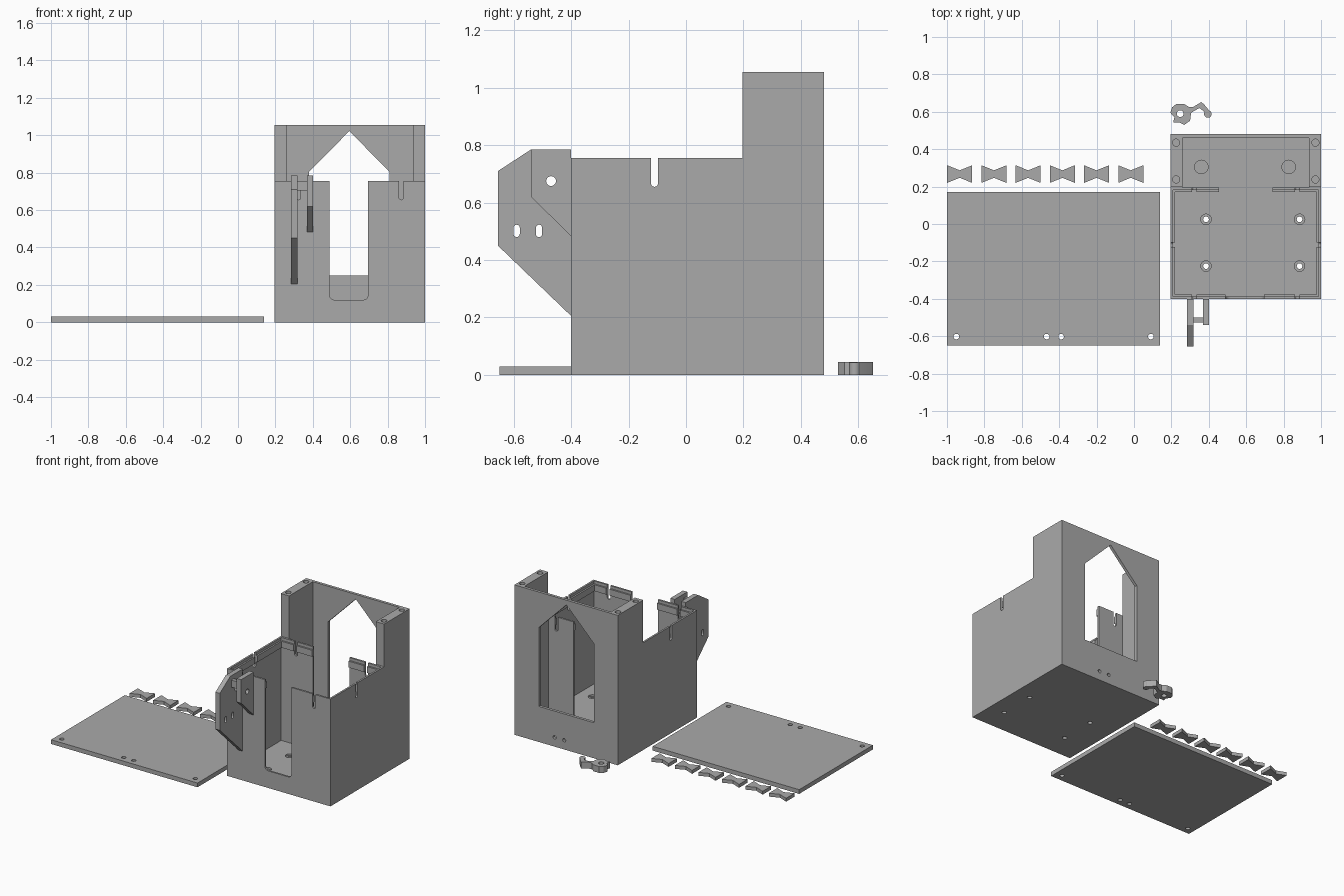
import bpy, bmesh, math

if "Cube" in bpy.data.objects:
    bpy.data.objects.remove(bpy.data.objects["Cube"])

grey = bpy.data.materials.new("plain grey")
grey.diffuse_color = (0.4, 0.4, 0.4, 1)
grey.use_nodes = True
grey.node_tree.nodes["Principled BSDF"].inputs["Base Color"].default_value = grey.diffuse_color


def prism(name, pts, axis, a, b):
    """Extrude a 2D outline along an axis: z uses (x,y), x uses (y,z), y uses (x,z)."""
    place = {'z': lambda u, v, w: (u, v, w),
             'x': lambda u, v, w: (w, u, v),
             'y': lambda u, v, w: (u, w, v)}[axis]
    bm = bmesh.new()
    lo = [bm.verts.new(place(u, v, a)) for u, v in pts]
    hi = [bm.verts.new(place(u, v, b)) for u, v in pts]
    bm.faces.new(lo)
    bm.faces.new(hi)
    n = len(pts)
    for i in range(n):
        j = (i + 1) % n
        bm.faces.new((lo[i], lo[j], hi[j], hi[i]))
    bmesh.ops.recalc_face_normals(bm, faces=bm.faces)
    me = bpy.data.meshes.new(name)
    bm.to_mesh(me)
    bm.free()
    me.materials.append(grey)
    ob = bpy.data.objects.new(name, me)
    bpy.context.collection.objects.link(ob)
    return ob


def rect(u0, v0, u1, v1):
    return [(u0, v0), (u1, v0), (u1, v1), (u0, v1)]


def box(name, x0, x1, y0, y1, z0, z1):
    return prism(name, rect(x0, y0, x1, y1), 'z', z0, z1)


def circle(u, v, r, n=24):
    return [(u + r * math.cos(2 * math.pi * i / n), v + r * math.sin(2 * math.pi * i / n))
            for i in range(n)]


def rounded(u0, v0, u1, v1, r, n=6):
    pts = []
    for k, (u, v) in enumerate([(u1 - r, v1 - r), (u0 + r, v1 - r), (u0 + r, v0 + r), (u1 - r, v0 + r)]):
        for i in range(n + 1):
            t = math.pi / 2 * (k + i / n)
            pts.append((u + r * math.cos(t), v + r * math.sin(t)))
    return pts


def combine(ob, tool, op='DIFFERENCE', keep=False):
    m = ob.modifiers.new("cut", 'BOOLEAN')
    m.operation, m.object, m.solver = op, tool, 'EXACT'
    bpy.context.view_layer.objects.active = ob
    bpy.ops.object.modifier_apply(modifier=m.name)
    if not keep:
        bpy.data.objects.remove(tool)


X0, X1, MID = 0.195, 1.0, 0.5975
FLOOR, LOW, HIGH = 0.03, 0.755, 1.055
WALL = 0.013

# House body: low front, tall rear
body = prism("house_body", [(-0.4, 0), (0.48, 0), (0.48, HIGH), (0.197, HIGH),
                            (0.197, LOW), (-0.4, LOW)], 'x', X0, X1)
combine(body, box("c", X0 + WALL, X1 - WALL, -0.4 + WALL, 0.183, FLOOR, 0.9))
combine(body, box("c", 0.26, 0.935, 0.196, 0.46, FLOOR, 1.2))

# Ledges inside the rim of the front room
ledge = box("rim_ledge", X0 + 0.006, X1 - 0.006, -0.394, 0.19, 0.69, 0.735)
combine(ledge, box("c", X0 + 0.024, X1 - 0.024, -0.376, 0.171, 0.6, 0.8))

# Openings shared by walls and ledges
cutters = [
    prism("c", rounded(0.49, 0.12, 0.695, 0.95, 0.025), 'y', -0.45, -0.3),
    box("c", 0.455, 0.74, 0.12, 0.25, FLOOR + 0.001, 0.9),
    prism("c", rounded(-0.122, 0.655, -0.098, 0.9, 0.0119), 'x', 0.1, 1.1),
]
for sx in (-0.275, 0.275):
    x = MID + sx
    cutters.append(prism("c", rounded(x - 0.012, 0.655, x + 0.012, 0.9, 0.0119), 'y', -0.45, -0.3))
    cutters.append(prism("c", rounded(x - 0.012, 0.655, x + 0.012, 0.9, 0.0119), 'y', 0.1, 0.22))
for c in cutters:
    combine(body, c, keep=True)
    combine(ledge, c)

# Gabled window and two cable holes in the back wall
combine(body, prism("c", [(0.38, 0.25), (0.81, 0.25), (0.81, 0.805), (0.595, 1.022),
                          (0.38, 0.805)], 'y', 0.43, 0.5))
for x in (0.612, 0.687):
    combine(body, prism("c", circle(x, 0.065, 0.012), 'y', 0.43, 0.5))

# Countersunk floor holes, rear floor recesses, screw holes in the pillars
for x in (0.385, 0.885):
    for y in (-0.225, 0.025):
        combine(body, prism("c", circle(x, y, 0.015), 'z', -0.1, 0.1))
        combine(body, prism("c", circle(x, y, 0.028), 'z', 0.018, 0.1))
for x in (0.36, 0.827):
    combine(body, prism("c", circle(x, 0.305, 0.036, 32), 'z', 0.012, 0.1))
for x in (0.225, 0.97):
    for y in (0.238, 0.435):
        combine(body, prism("c", circle(x, y, 0.019), 'z', 0.95, 1.1))

# Bracket on the front wall: large plate, small plate, bar between
large = prism("bracket_large_plate", [(-0.4, 0.785), (-0.54, 0.785), (-0.655, 0.71),
                                      (-0.655, 0.45), (-0.4, 0.205)], 'x', 0.283, 0.317)
small = prism("bracket_small_plate", [(-0.4, 0.785), (-0.54, 0.785), (-0.54, 0.62),
                                      (-0.4, 0.483)], 'x', 0.368, 0.402)
for ob in (large, small):
    combine(ob, prism("c", circle(-0.47, 0.675, 0.017), 'x', 0.2, 0.5))
for y in (-0.59, -0.512):
    combine(large, prism("c", rounded(y - 0.011, 0.48, y + 0.011, 0.523, 0.0109), 'x', 0.2, 0.5))
box("bracket_bar", 0.315, 0.37, -0.527, -0.5, 0.705, 0.755)

# Loose flat panel with four holes
panel = box("flat_panel", -1.0, 0.14, -0.65, 0.17, 0, 0.03)
for x in (-0.95, -0.467, -0.39, 0.09):
    combine(panel, prism("c", circle(x, -0.602, 0.015), 'z', -0.1, 0.1))

# Row of bow-tie joining keys
for i in range(6):
    x, y = -0.932 + 0.183 * i, 0.267
    prism("joining_key_%d" % (i + 1),
          [(x - 0.067, y - 0.047), (x, y - 0.02), (x + 0.067, y - 0.047),
           (x + 0.067, y + 0.047), (x, y + 0.02), (x - 0.067, y + 0.047)], 'z', 0, 0.024)

# Latch lever: notched hub, bent arm, end knob
lever = prism("latch_lever", [(0.194, 0.595), (0.204, 0.624), (0.226, 0.642), (0.268, 0.642),
                              (0.295, 0.625), (0.317, 0.626), (0.36, 0.652), (0.376, 0.638),
                              (0.41, 0.597), (0.383, 0.594), (0.35, 0.62), (0.317, 0.602),
                              (0.305, 0.594), (0.3, 0.552), (0.268, 0.53), (0.242, 0.544),
                              (0.21, 0.544), (0.216, 0.57)], 'z', 0, 0.045)
combine(lever, prism("c", circle(0.247, 0.59, 0.018), 'z', -0.1, 0.1))
prism("latch_knob", circle(0.395, 0.588, 0.02), 'z', 0, 0.043)

# Smooth the round holes, keep the edges sharp
for ob in bpy.data.objects:
    ob.select_set(True)
bpy.context.view_layer.objects.active = body
bpy.ops.object.shade_smooth_by_angle(angle=math.radians(30))
